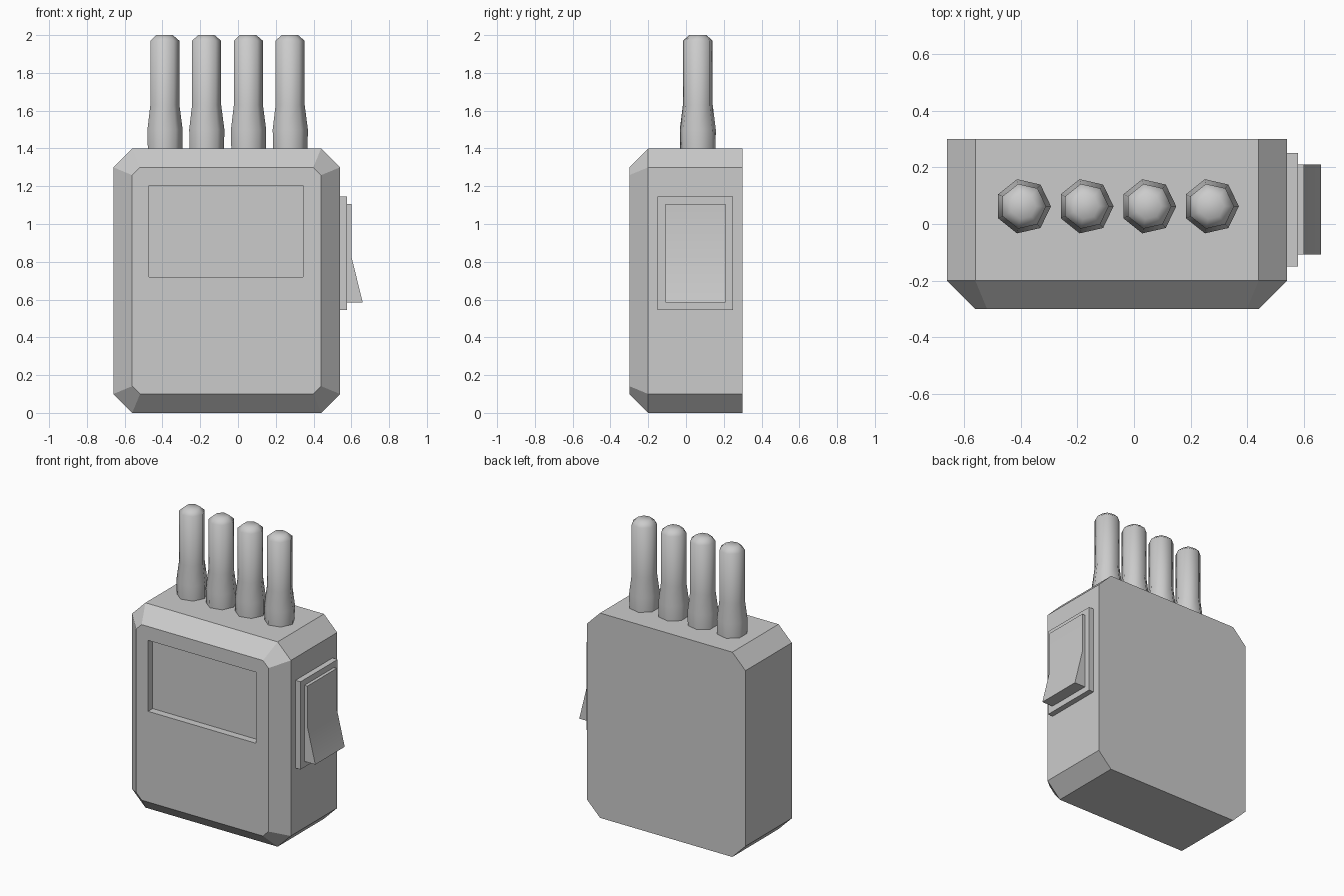
import bpy, bmesh, math

cube = bpy.data.objects.get("Cube")
if cube:
    bpy.data.objects.remove(cube, do_unlink=True)

grey = bpy.data.materials.new("plain grey")
grey.use_nodes = True
colour = (0.6, 0.6, 0.6, 1)
grey.diffuse_color = colour
grey.node_tree.nodes["Principled BSDF"].inputs["Base Color"].default_value = colour


def finish(name, bm):
    """Turn a bmesh into a named grey object."""
    bmesh.ops.recalc_face_normals(bm, faces=bm.faces)
    mesh = bpy.data.meshes.new(name)
    bm.to_mesh(mesh)
    bm.free()
    mesh.materials.append(grey)
    obj = bpy.data.objects.new(name, mesh)
    bpy.context.collection.objects.link(obj)
    return obj


def loft(name, rings, cap_start=True):
    """Skin a list of equal-length point rings and cap the ends."""
    bm = bmesh.new()
    loops = [[bm.verts.new(p) for p in ring] for ring in rings]
    n = len(loops[0])
    for a, b in zip(loops, loops[1:]):
        for i in range(n):
            j = (i + 1) % n
            bm.faces.new((a[i], a[j], b[j], b[i]))
    if cap_start:
        bm.faces.new(loops[0])
    bm.faces.new(loops[-1])
    return finish(name, bm)


def box(name, x, y, z):
    ring = [(x[0], y[0]), (x[1], y[0]), (x[1], y[1]), (x[0], y[1])]
    return loft(name, [[(px, py, h) for px, py in ring] for h in z])


def smooth(obj, degrees):
    bpy.ops.object.select_all(action='DESELECT')
    obj.select_set(True)
    bpy.context.view_layer.objects.active = obj
    bpy.ops.object.shade_smooth_by_angle(angle=math.radians(degrees))


def octagon(y, inset):
    """Body outline with cut corners, inset evenly on every edge."""
    cx, cz, w, h = -0.06, 0.7, 0.6 - inset, 0.7 - inset
    cut = 0.1 - inset * (2 - math.sqrt(2))
    corners = [(w, h - cut), (w - cut, h), (cut - w, h), (-w, h - cut),
               (-w, cut - h), (cut - w, -h), (w - cut, -h), (w, cut - h)]
    return [(cx + x, y, cz + z) for x, z in corners]


# Body with a chamfered front and a flat back
body = loft("body", [octagon(0.3, 0), octagon(-0.2, 0), octagon(-0.3, 0.1)])

# Recessed screen
cutter = box("screen_cutter", (-0.47, 0.345), (-0.4, -0.25), (0.72, 1.205))
cutter.hide_render = True
mod = body.modifiers.new("screen_recess", 'BOOLEAN')
mod.operation = 'DIFFERENCE'
mod.solver = 'EXACT'
mod.object = cutter
bpy.ops.object.select_all(action='DESELECT')
bpy.context.view_layer.objects.active = body
body.select_set(True)
bpy.ops.object.modifier_apply(modifier=mod.name)
bpy.data.objects.remove(cutter, do_unlink=True)

# Side switch: mounting plate and bent rocker
box("switch_plate", (0.54, 0.578), (-0.15, 0.25), (0.545, 1.145))
rocker_profile = [(0.56, 0.585), (0.66, 0.585), (0.6, 0.83), (0.6, 1.105), (0.56, 1.105)]
rocker = loft("switch_rocker",
              [[(x, y, z) for x, z in rocker_profile] for y in (-0.108, 0.21)])
smooth(rocker, 30)

# Row of four seven-sided antennas: (radius, height) profile
antenna_profile = [(0.096, 1.4), (0.098, 1.5), (0.081, 1.63), (0.081, 1.97), (0.046, 2.0)]
SIDES = 7
for k in range(4):
    cx, cy = -0.391 + 0.221 * k, 0.0625
    angles = [math.tau * i / SIDES for i in range(SIDES)]
    rings = [[(cx + r * math.cos(a), cy + r * math.sin(a), z) for a in angles]
             for r, z in antenna_profile]
    smooth(loft(f"antenna_{k + 1}", rings, cap_start=False), 80)
